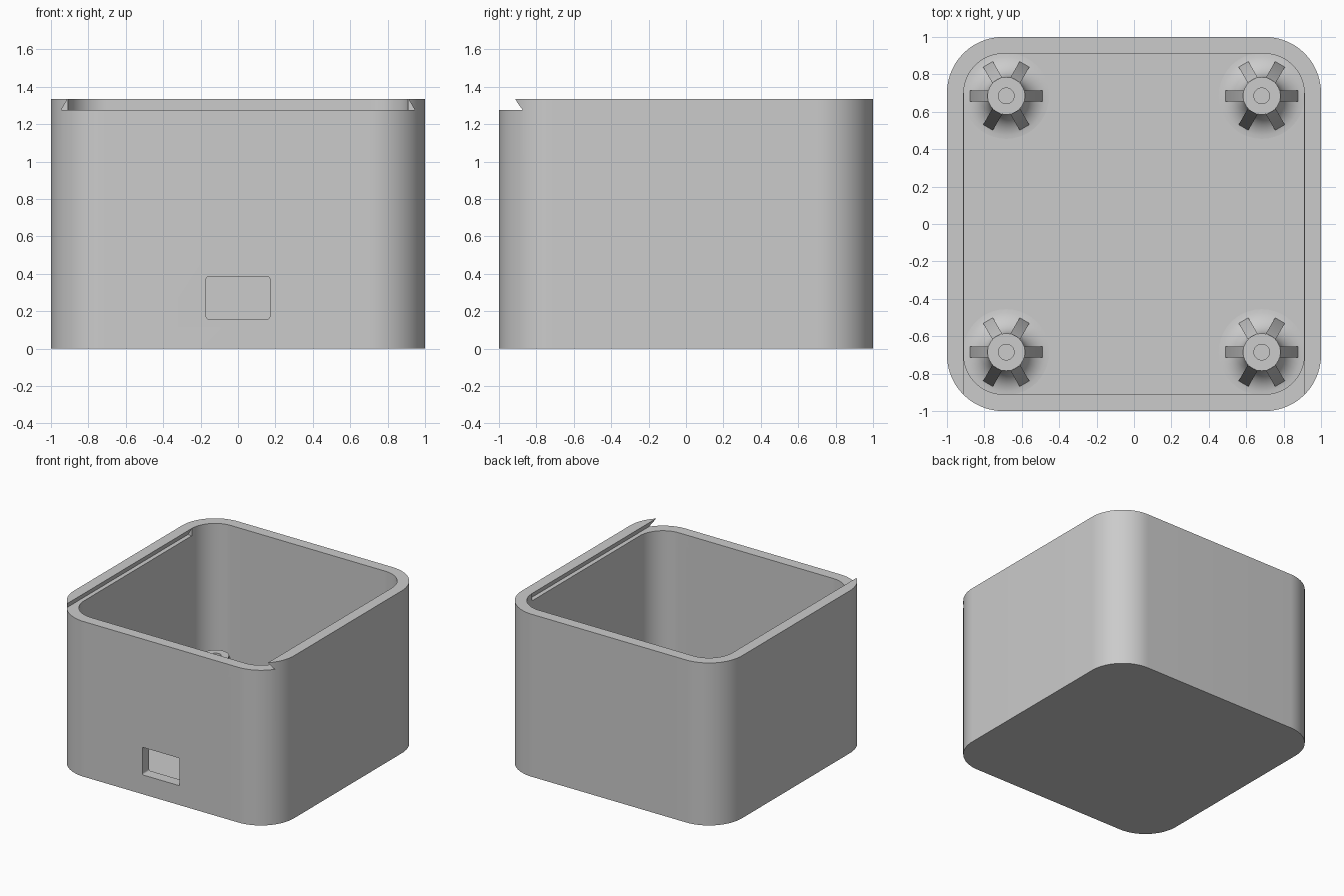
import bpy, bmesh, math
from mathutils import Matrix, Vector

if "Cube" in bpy.data.objects:
    bpy.data.objects.remove(bpy.data.objects["Cube"])

H, FLOOR, WALL = 1.335, 0.09, 0.09
LEDGE = 1.275          # height of the lid slot floor
POST_TOP = 0.358

grey = bpy.data.materials.new("plain_grey")
grey.diffuse_color = (0.6, 0.6, 0.6, 1)
grey.use_nodes = True
grey.node_tree.nodes["Principled BSDF"].inputs["Base Color"].default_value = grey.diffuse_color


def finish(bm, name):
    bmesh.ops.recalc_face_normals(bm, faces=bm.faces)
    me = bpy.data.meshes.new(name)
    bm.to_mesh(me)
    bm.free()
    me.materials.append(grey)
    ob = bpy.data.objects.new(name, me)
    bpy.context.collection.objects.link(ob)
    return ob


def rounded_rect(w, h, r, seg):
    pts = []
    for k, (sx, sy) in enumerate([(1, 1), (-1, 1), (-1, -1), (1, -1)]):
        for i in range(seg + 1):
            a = math.pi / 2 * (k + i / seg)
            pts.append((sx * (w - r) + r * math.cos(a), sy * (h - r) + r * math.sin(a)))
    return pts


def add_prism(bm, points, offset):
    face = bm.faces.new([bm.verts.new(p) for p in points])
    res = bmesh.ops.extrude_face_region(bm, geom=[face])
    verts = [g for g in res["geom"] if isinstance(g, bmesh.types.BMVert)]
    bmesh.ops.translate(bm, verts=verts, vec=offset)


def prism(name, points, offset):
    bm = bmesh.new()
    add_prism(bm, points, offset)
    return finish(bm, name)


def smooth(ob):
    bpy.ops.object.select_all(action="DESELECT")
    ob.select_set(True)
    bpy.context.view_layer.objects.active = ob
    bpy.ops.object.shade_smooth_by_angle(angle=math.radians(30))


def cut(ob, cutter):
    mod = ob.modifiers.new("cut", "BOOLEAN")
    mod.operation, mod.solver, mod.object = "DIFFERENCE", "EXACT", cutter
    bpy.ops.object.select_all(action="DESELECT")
    bpy.context.view_layer.objects.active = ob
    ob.select_set(True)
    bpy.ops.object.modifier_apply(modifier=mod.name)
    bpy.data.objects.remove(cutter)


# Box shell with rounded corners, hollowed from above
box = prism("box_shell", [(x, y, 0) for x, y in rounded_rect(1, 1, 0.3, 20)], (0, 0, H))
inner = 1 - WALL
cut(box, prism("cavity", [(x, y, FLOOR) for x, y in rounded_rect(inner, inner, 0.21, 20)], (0, 0, 2)))

# Dovetail slot for a sliding lid, open at the front
slot = [(-0.946, -1.1, LEDGE), (0.946, -1.1, LEDGE),
        (0.876, -1.1, LEDGE + 0.12), (-0.876, -1.1, LEDGE + 0.12)]
cut(box, prism("lid_slot", slot, (0, 1.8, 0)))

# Port opening in the front wall
port = [(x, -1.1, z + 0.272) for x, z in rounded_rect(0.17, 0.113, 0.012, 4)]
cut(box, prism("port", port, (0, 0.3, 0)))
smooth(box)


# Hollow screw post with a flared foot and six sloping ribs
def screw_post(name, cx, cy):
    bm = bmesh.new()
    r, flare, hole = 0.1, 0.13, 0.042
    prof = []
    for i in range(11):
        a = math.pi / 2 * i / 10
        prof.append((r + flare - flare * math.sin(a), FLOOR + flare - flare * math.cos(a)))
    prof += [(r, POST_TOP), (hole, POST_TOP), (hole, FLOOR + 0.002)]
    verts = [bm.verts.new((x, 0, z)) for x, z in prof]
    edges = [bm.edges.new(p) for p in zip(verts, verts[1:])]
    bmesh.ops.spin(bm, geom=verts + edges, axis=(0, 0, 1), cent=(0, 0, 0),
                   angle=2 * math.pi, steps=40, use_merge=True)
    bmesh.ops.remove_doubles(bm, verts=bm.verts, dist=1e-5)
    for k in range(6):
        turn = Matrix.Rotation(k * math.pi / 3, 3, "Z")
        rib = [(0.08, FLOOR - 0.01), (0.195, FLOOR - 0.01), (0.195, FLOOR + 0.008),
               (r - 0.002, POST_TOP - 0.005), (0.08, POST_TOP - 0.005)]
        add_prism(bm, [turn @ Vector((x, -0.03, z)) for x, z in rib], turn @ Vector((0, 0.06, 0)))
    ob = finish(bm, name)
    ob.location = (cx, cy, 0)
    smooth(ob)


for side, sx in (("left", -1), ("right", 1)):
    for end, sy in (("front", -1), ("back", 1)):
        screw_post(f"screw_post_{end}_{side}", sx * 0.683, sy * 0.685)
